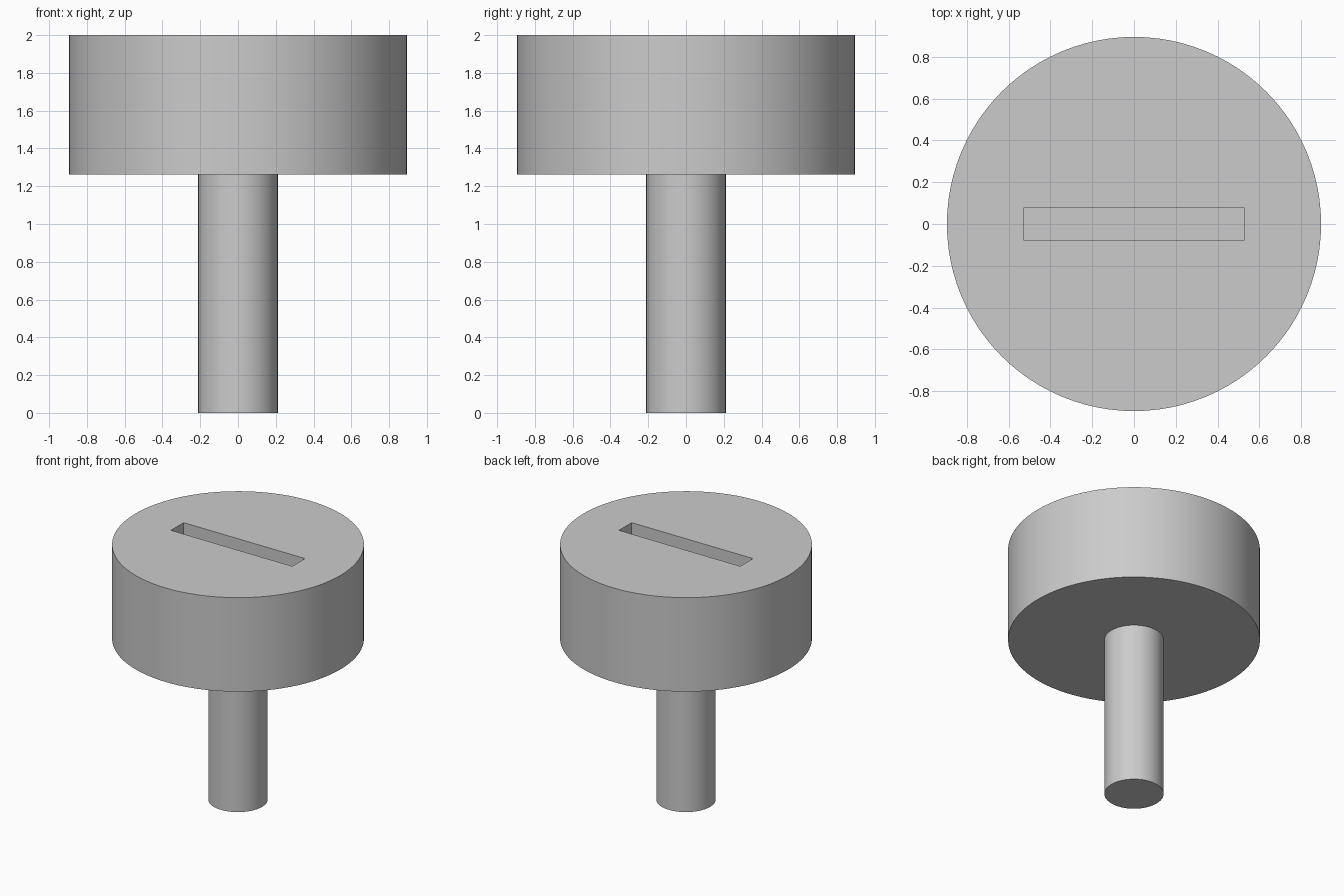
import bpy
import math

cube = bpy.data.objects.get("Cube")
if cube:
    bpy.data.objects.remove(cube, do_unlink=True)

UNIT = 2 / 38
STEM_HEIGHT, HEAD_HEIGHT = 24 * UNIT, 14 * UNIT
STEM_RADIUS, HEAD_RADIUS = 4 * UNIT, 17 * UNIT
SLOT_LENGTH, SLOT_WIDTH, SLOT_DEPTH = 20 * UNIT, 3 * UNIT, 4 * UNIT

grey = bpy.data.materials.new("plain grey")
grey.use_nodes = True
grey.diffuse_color = (0.6, 0.6, 0.6, 1)
grey.node_tree.nodes["Principled BSDF"].inputs["Base Color"].default_value = (0.6, 0.6, 0.6, 1)


def cylinder(name, radius, bottom, top):
    bpy.ops.mesh.primitive_cylinder_add(
        vertices=96, radius=radius, depth=top - bottom,
        location=(0, 0, (bottom + top) / 2))
    obj = bpy.context.object
    obj.name = name
    obj.data.materials.append(grey)
    return obj


def smooth_sides(obj):
    bpy.ops.object.select_all(action="DESELECT")
    obj.select_set(True)
    bpy.context.view_layer.objects.active = obj
    bpy.ops.object.shade_smooth_by_angle(angle=math.radians(30))


# Round stem, seated slightly inside the head
stem = cylinder("stem", STEM_RADIUS, 0, STEM_HEIGHT + UNIT / 2)
smooth_sides(stem)

# Wide head
head = cylinder("head", HEAD_RADIUS, STEM_HEIGHT, STEM_HEIGHT + HEAD_HEIGHT)

# Slot cut into the top of the head
bpy.ops.mesh.primitive_cube_add(size=1, location=(0, 0, 2))
cutter = bpy.context.object
cutter.name = "slot_cutter"
cutter.dimensions = (SLOT_LENGTH, SLOT_WIDTH, 2 * SLOT_DEPTH)
cutter.data.materials.append(grey)
bpy.context.view_layer.update()

slot = head.modifiers.new("slot", "BOOLEAN")
slot.operation = "DIFFERENCE"
slot.solver = "EXACT"
slot.object = cutter
bpy.context.view_layer.objects.active = head
bpy.ops.object.modifier_apply(modifier=slot.name)
bpy.data.objects.remove(cutter, do_unlink=True)
smooth_sides(head)
